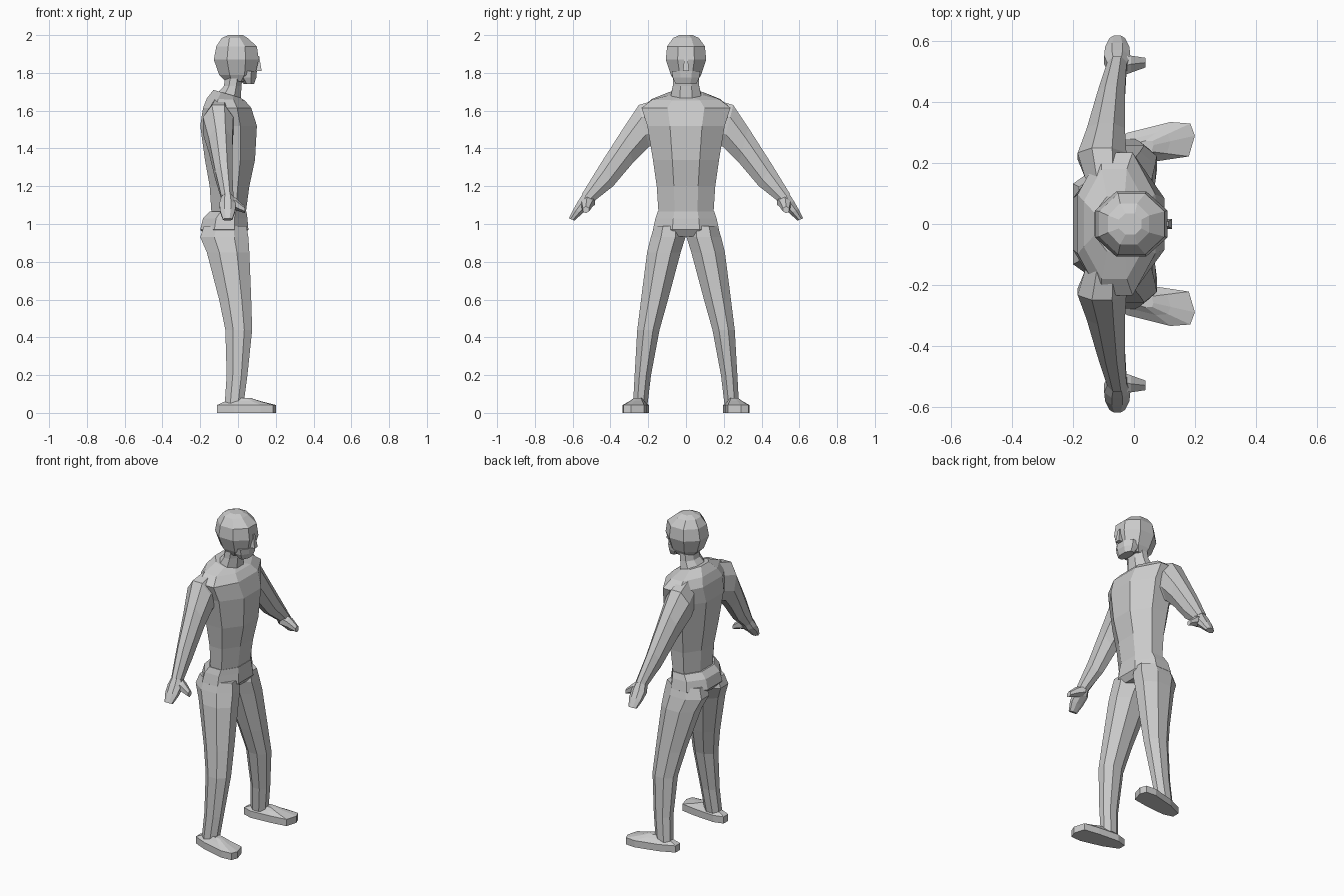
import bpy, bmesh
from math import sin, cos, pi
from mathutils import Vector


def loft(name, rings, mirror=False):
    """Skin a list of point rings with flat faces, cap both ends."""
    bm = bmesh.new()
    vs = [[bm.verts.new(p) for p in ring] for ring in rings]
    n = len(vs[0])
    for a, b in zip(vs, vs[1:]):
        for i in range(n):
            j = (i + 1) % n
            bm.faces.new((a[i], a[j], b[j], b[i]))
    bm.faces.new(vs[0])
    bm.faces.new(vs[-1])
    bmesh.ops.recalc_face_normals(bm, faces=bm.faces)
    me = bpy.data.meshes.new(name)
    bm.to_mesh(me)
    bm.free()
    ob = bpy.data.objects.new(name, me)
    bpy.context.collection.objects.link(ob)
    if mirror:
        m = ob.modifiers.new("Mirror", 'MIRROR')
        m.use_axis = (False, True, False)
    return ob


def ring(c, u, v, n=8):
    """Polygon whose flat sides touch c +- u and c +- v."""
    c, u, v = Vector(c), Vector(u), Vector(v)
    k = 1 / cos(pi / n)
    return [c + k * (cos(t) * u + sin(t) * v)
            for t in ((i + 0.5) * 2 * pi / n for i in range(n))]


def level(z, x0, x1, y0, y1, tilt=0, n=8):
    return ring(((x0 + x1) / 2, (y0 + y1) / 2, z),
                ((x1 - x0) / 2, 0, tilt), (0, (y1 - y0) / 2, 0), n)


def centred(name, rows, n=8):
    return loft(name, [level(z, a, b, -y, y, t, n) for z, a, b, y, t in rows])


# Torso with sloping shoulders
centred("torso", [
    (1.05, -.14, .04, .145, 0), (1.20, -.15, .06, .155, 0),
    (1.34, -.175, .09, .175, 0), (1.52, -.20, .10, .205, 0),
    (1.615, -.185, .07, .235, 0), (1.66, -.165, .035, .18, -.005),
    (1.69, -.13, .01, .09, -.02)])

# Hips
centred("hips", [
    (1.065, -.15, .045, .15, 0), (1.03, -.185, .05, .162, 0),
    (.97, -.20, .055, .175, 0), (.935, -.17, .03, .13, 0)])

# Neck and head
centred("neck", [(1.66, -.12, .015, .085, -.02), (1.73, -.075, .018, .07, 0),
                 (1.82, -.06, .03, .066, 0)])
centred("head", [
    (1.755, -.065, .05, .06, 0), (1.79, -.10, .09, .08, 0),
    (1.87, -.128, .11, .107, 0), (1.94, -.115, .10, .10, 0),
    (1.985, -.085, .05, .068, 0), (2.0, -.05, .025, .035, 0)])
centred("jaw", [(1.742, .03, .085, .055, 0), (1.775, .0, .097, .07, 0),
                (1.81, .0, .10, .075, 0)])
centred("nose", [(1.81, .08, .125, .016, 0), (1.83, .08, .122, .014, 0),
                 (1.89, .08, .112, .008, 0)], 4)

# Legs
loft("leg", [level(*r) for r in (
    (.99, -.18, .045, .01, .168), (.93, -.20, .055, .003, .186),
    (.85, -.165, .06, .028, .206), (.60, -.10, .07, .095, .238),
    (.44, -.067, .075, .14, .258), (.20, -.06, .05, .185, .272),
    (.05, -.07, .03, .203, .28))], True)

# Feet, turned slightly outward
sole = [(-.11, .215), (-.11, .26), (-.02, .30), (.12, .335), (.185, .33),
        (.20, .29), (.18, .222), (.08, .207), (-.05, .197)]
ankle = Vector((0, .245))


def foot_ring(z, f):
    return [(*(Vector(p).lerp(ankle, f)), z) for p in sole]


loft("foot", [foot_ring(0, 0), foot_ring(.042, 0), foot_ring(.062, .4),
              foot_ring(.08, .68)], True)


# Arms and hands: outer (y, z), inner (y, z), x range
def limb(rows, n=8):
    return [ring(((a + b) / 2, (oy + iy) / 2, (oz + iz) / 2),
                 ((b - a) / 2, 0, 0), (0, (oy - iy) / 2, (oz - iz) / 2), n)
            for oy, oz, iy, iz, a, b in rows]


loft("arm", limb([
    (.15, 1.66, .15, 1.42, -.16, -.03), (.25, 1.63, .195, 1.41, -.185, -.025),
    (.33, 1.51, .28, 1.325, -.155, -.03), (.455, 1.315, .386, 1.2, -.12, -.03),
    (.55, 1.16, .49, 1.118, -.088, -.024)]), True)
loft("hand", limb([
    (.54, 1.17, .485, 1.125, -.085, -.025), (.572, 1.12, .505, 1.09, -.098, -.012),
    (.595, 1.08, .55, 1.055, -.095, -.015), (.62, 1.03, .59, 1.018, -.08, -.03)]), True)
loft("thumb", [ring((x, y, z), (0, r, 0), (0, 0, r), 6) for x, y, z, r in (
    (-.05, .515, 1.12, .032), (-.01, .525, 1.105, .028), (.037, .53, 1.075, .016))], True)
